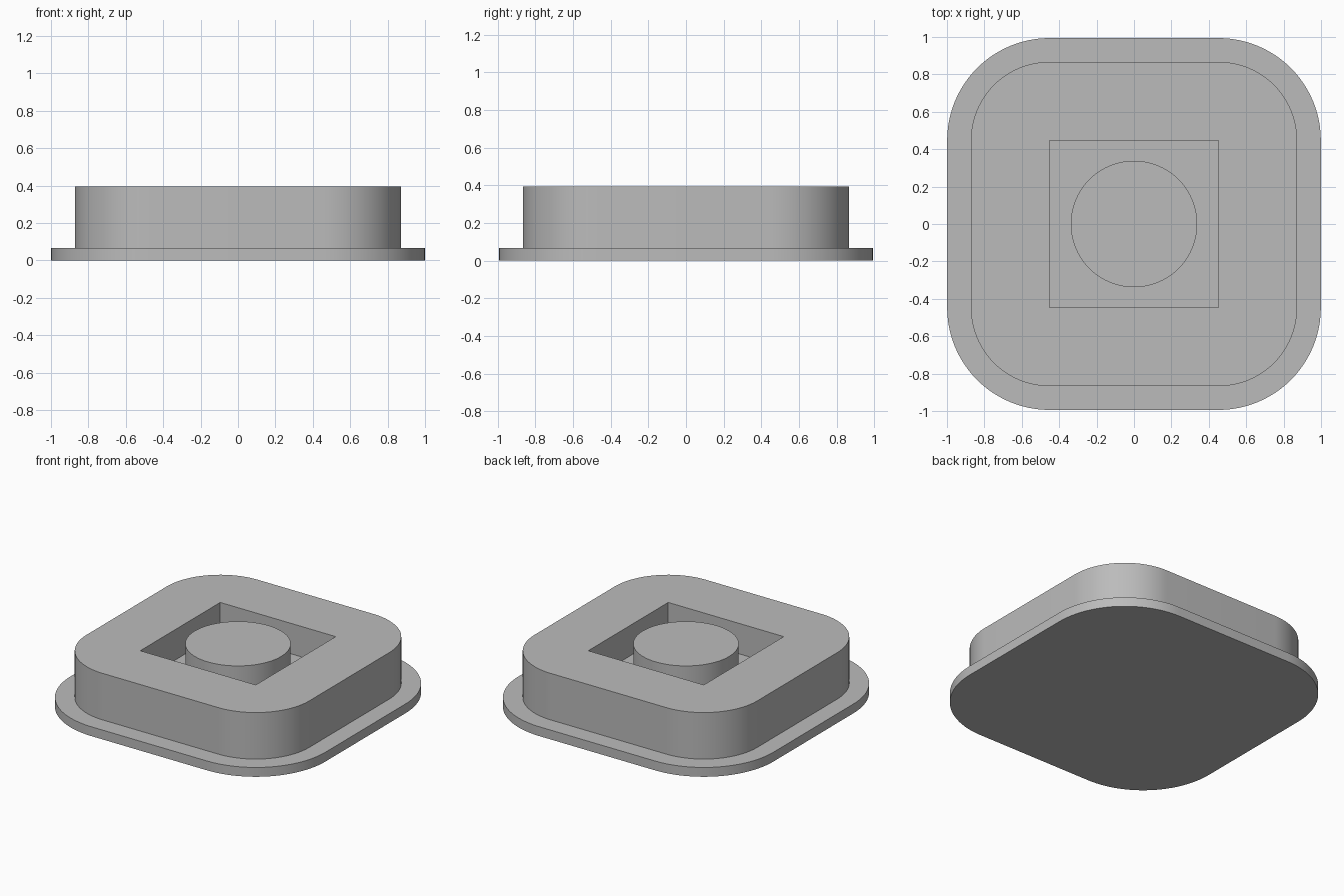
import bpy
import bmesh
from math import cos, sin, pi, radians

if "Cube" in bpy.data.objects:
    bpy.data.objects.remove(bpy.data.objects["Cube"], do_unlink=True)

# Shared plan: corner arcs of plate and body are concentric with the pocket corners
HALF_X, HALF_Y = 0.452, 0.447
PLATE_TOP, FLOOR, TOP = 0.066, 0.18, 0.395

grey = bpy.data.materials.new("plain_grey")
grey.use_nodes = True
colour = (0.5, 0.5, 0.5, 1)
grey.diffuse_color = colour
grey.node_tree.nodes["Principled BSDF"].inputs["Base Color"].default_value = colour


def rounded_outline(radius, steps=24):
    """Rounded rectangle around the pocket plan."""
    points = []
    for quarter, (sx, sy) in enumerate([(1, 1), (-1, 1), (-1, -1), (1, -1)]):
        for i in range(steps + 1):
            a = (quarter + i / steps) * pi / 2
            points.append((sx * HALF_X + radius * cos(a), sy * HALF_Y + radius * sin(a)))
    return points


def circle_outline(radius, steps=96):
    return [(radius * cos(2 * pi * i / steps), radius * sin(2 * pi * i / steps))
            for i in range(steps)]


def prism(name, outline, z0, z1):
    """Extrude a flat outline between two heights."""
    bm = bmesh.new()
    face = bm.faces.new([bm.verts.new((x, y, z0)) for x, y in outline])
    result = bmesh.ops.extrude_face_region(bm, geom=[face], use_keep_orig=True)
    lifted = [v for v in result["geom"] if isinstance(v, bmesh.types.BMVert)]
    bmesh.ops.translate(bm, verts=lifted, vec=(0, 0, z1 - z0))
    bmesh.ops.recalc_face_normals(bm, faces=bm.faces)
    mesh = bpy.data.meshes.new(name)
    bm.to_mesh(mesh)
    bm.free()
    mesh.materials.append(grey)
    obj = bpy.data.objects.new(name, mesh)
    bpy.context.collection.objects.link(obj)
    return obj


def select_only(obj):
    bpy.ops.object.select_all(action="DESELECT")
    obj.select_set(True)
    bpy.context.view_layer.objects.active = obj


# Base flange and raised body
base_plate = prism("base_plate", rounded_outline(0.547), 0, PLATE_TOP)
body = prism("body", rounded_outline(0.42), PLATE_TOP, TOP)

# Square pocket cut into the body
square = [(HALF_X, HALF_Y), (-HALF_X, HALF_Y), (-HALF_X, -HALF_Y), (HALF_X, -HALF_Y)]
cutter = prism("pocket_cutter", square, FLOOR, TOP + 0.2)
cutter.hide_render = True
cut = body.modifiers.new("pocket", "BOOLEAN")
cut.operation = "DIFFERENCE"
cut.solver = "EXACT"
cut.object = cutter
select_only(body)
bpy.ops.object.modifier_apply(modifier=cut.name)
bpy.data.objects.remove(cutter, do_unlink=True)

# Round post standing in the pocket, flush with the top
centre_post = prism("centre_post", circle_outline(0.338), FLOOR, TOP)

for part in (base_plate, body, centre_post):
    select_only(part)
    bpy.ops.object.shade_smooth_by_angle(angle=radians(30))
